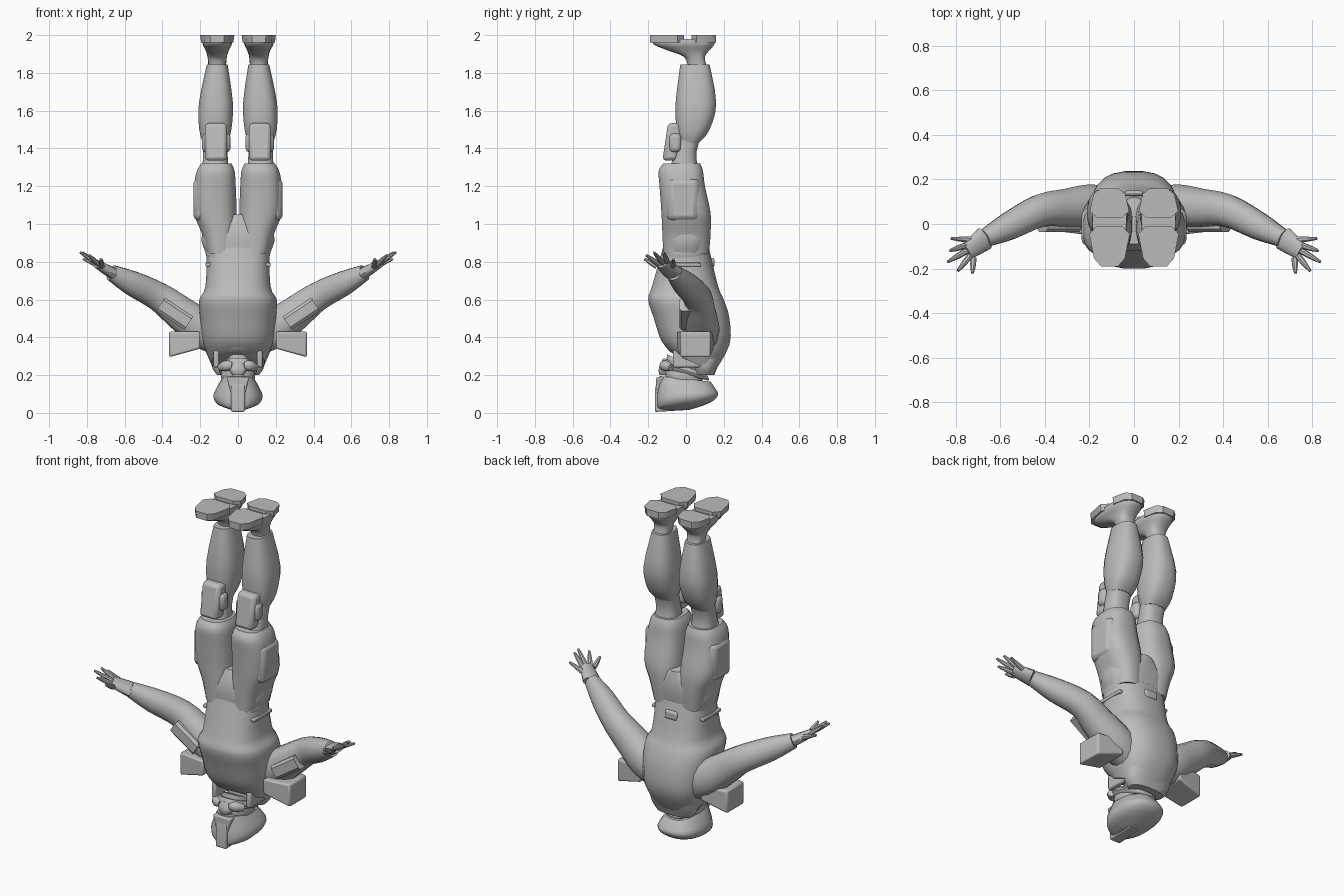
import bpy, bmesh, math
from mathutils import Vector

cube = bpy.data.objects.get("Cube")
if cube:
    bpy.data.objects.remove(cube, do_unlink=True)

shade = (0.5, 0.5, 0.5, 1)
grey = bpy.data.materials.new("plain grey")
grey.use_nodes = True
grey.diffuse_color = shade
grey.node_tree.nodes["Principled BSDF"].inputs["Base Color"].default_value = shade


def skin(name, rings, angle=38, bevel=0):
    """Join rings of points into a closed surface and shade it."""
    bm = bmesh.new()
    loops = [[bm.verts.new(point) for point in ring] for ring in rings]
    count = len(loops[0])
    for lower, upper in zip(loops, loops[1:]):
        for i in range(count):
            j = (i + 1) % count
            bm.faces.new((lower[i], lower[j], upper[j], upper[i]))
    bm.faces.new(loops[0])
    bm.faces.new(loops[-1])
    bmesh.ops.recalc_face_normals(bm, faces=bm.faces)
    mesh = bpy.data.meshes.new(name)
    bm.to_mesh(mesh)
    bm.free()
    mesh.materials.append(grey)
    part = bpy.data.objects.new(name, mesh)
    bpy.context.collection.objects.link(part)
    if bevel:
        rounding = part.modifiers.new("rounding", "BEVEL")
        rounding.width, rounding.segments = bevel, 2
    bpy.ops.object.select_all(action="DESELECT")
    part.select_set(True)
    bpy.context.view_layer.objects.active = part
    bpy.ops.object.shade_smooth_by_angle(angle=math.radians(angle))


def outline(count, power):
    """Rounded square reaching from -1 to 1 on both axes."""
    turns = [2 * math.pi * (i + 0.5) / count for i in range(count)]
    points = [[math.copysign(abs(f(t)) ** (2 / power), f(t)) for f in (math.cos, math.sin)]
              for t in turns]
    reach = max(u for u, v in points)
    return [(u / reach, v / reach) for u, v in points]


def spline(keys, steps=3):
    """Smooth rows of numbers through the given key rows."""
    ends = [keys[0], *keys, keys[-1]]
    rows = []
    for a, b, c, d in zip(ends, ends[1:], ends[2:], ends[3:]):
        for k in range(steps):
            t = k / steps
            rows.append([q + t / 2 * (r - p + t * (2 * p - 5 * q + 4 * r - w + t * (3 * (q - r) + w - p)))
                         for p, q, r, w in zip(a, b, c, d)])
    return rows + [keys[-1]]


def section(z, half, front, back, x=0, tilt=0):
    return (z, half, front, back, x, tilt)


def loft(name, *sections, side=1, power=2.6, count=20, taper=0):
    """Upright part through horizontal sections; taper narrows the front."""
    rings = []
    for z, half, front, back, x, tilt in spline(sections):
        middle, depth = (front + back) / 2, (back - front) / 2
        rings.append([(side * (x + half * u * (1 + taper * v)), middle + depth * v, z + tilt * v)
                      for u, v in outline(count, power)])
    skin(name, rings)


def tube(name, path, radii, side=1, flat=1, count=14, power=2.2):
    """Limb along a path; flat scales its depth against its width."""
    rows = spline([(*point, radius) for point, radius in zip(path, radii)])
    spots = [Vector((side * x, y, z)) for x, y, z, radius in rows]
    rings = []
    for i, row in enumerate(rows):
        along = (spots[min(i + 1, len(rows) - 1)] - spots[max(i - 1, 0)]).normalized()
        across = along.cross(Vector((0, 1, 0))).normalized()
        depth = across.cross(along) * flat
        rings.append([spots[i] + (across * u + depth * v) * row[-1] for u, v in outline(count, power)])
    skin(name, rings)


def block(name, low, high, side=1, lean=0, lift=0, shrink=1, bevel=0.01):
    """Box: its top leans in y, its inner end lifts, its outer end shrinks."""
    rings = []
    for x, scale, raised in ((low[0], 1, lift), (high[0], shrink, 0)):
        ring = []
        for back, top in ((0, 0), (1, 0), (1, 1), (0, 1)):
            middle = (low[1] + high[1]) / 2
            y = middle + (back - 0.5) * (high[1] - low[1]) * scale + lean * top
            ring.append((side * x, y, high[2] if top else low[2] + raised))
        rings.append(ring)
    skin(name, rings, 25, bevel)


# Trunk
loft("torso",
     section(z=.265, half=.14, front=-.07, back=.15, tilt=-.05),
     section(z=.37, half=.185, front=-.13, back=.23, tilt=-.01),
     section(z=.5, half=.2, front=-.17, back=.23),
     section(z=.6, half=.205, front=-.2, back=.2),
     section(z=.67, half=.172, front=-.18, back=.17),
     section(z=.88, half=.165, front=-.12, back=.12), count=24)
loft("belt",
     section(z=.8, half=.16, front=-.13, back=.13),
     section(z=.85, half=.172, front=-.13, back=.125, tilt=.01),
     section(z=.86, half=.165, front=-.12, back=.12, tilt=.01))
loft("hips",
     section(z=.84, half=.168, front=-.12, back=.12),
     section(z=.95, half=.19, front=-.12, back=.13),
     section(z=1.05, half=.05, front=-.09, back=.12))
loft("upper_back_plate",
     section(z=.2, half=.11, front=.05, back=.15),
     section(z=.25, half=.14, front=.04, back=.17),
     section(z=.36, half=.14, front=.02, back=.22))
block("back_pouch", low=(-.04, .1, .77), high=(.04, .15, .82))

# Neck and head
loft("neck",
     section(z=.17, half=.06, front=-.04, back=.08),
     section(z=.38, half=.08, front=-.02, back=.12))
loft("collar",
     section(z=.29, half=.08, front=-.08, back=.11, tilt=-.03),
     section(z=.32, half=.095, front=-.1, back=.13, tilt=-.02),
     section(z=.36, half=.08, front=-.11, back=.12))
loft("head",
     section(z=.15, half=.08, front=-.1, back=.09),
     section(z=.21, half=.09, front=-.11, back=.08),
     section(z=.28, half=.05, front=-.1, back=.03, tilt=-.03))
loft("jaw_guard",
     section(z=.2, half=.08, front=-.12, back=.12, tilt=-.03),
     section(z=.225, half=.1, front=-.13, back=.12, tilt=-.04),
     section(z=.25, half=.08, front=-.12, back=.1, tilt=-.04))
loft("mouthpiece",
     section(z=.2, half=.03, front=-.14, back=-.08),
     section(z=.23, half=.045, front=-.145, back=-.08),
     section(z=.27, half=.03, front=-.13, back=-.08))
loft("helmet",
     section(z=.016, half=.035, front=-.15, back=.02),
     section(z=.045, half=.105, front=-.155, back=.13, tilt=.01),
     section(z=.085, half=.13, front=-.155, back=.17, tilt=.01),
     section(z=.13, half=.115, front=-.15, back=.155),
     section(z=.18, half=.085, front=-.14, back=.13, tilt=-.015), power=2.4, count=24)
crest = ((-.165, .005), (-.165, .12), (-.15, .19), (-.1, .19), (0, .015))
skin("helmet_crest", [[(x, y, z) for y, z in crest] for x in (-.036, .036)], 25, .008)
brow = ((-.036, .1), (.036, .1), (.06, .19), (-.06, .19))
skin("brow_plate", [[(x, y, z) for x, z in brow] for y in (-.158, -.1)], 25, .008)

# Arm landmarks, with the fingers fanned from the palm
shoulder, elbow, wrist = Vector((.2, .08, .45)), Vector((.42, .06, .615)), Vector((.67, -.065, .742))
knuckles = Vector((.75, -.125, .79))
fingertips = ((.825, -.12, .85), (.835, -.17, .85), (.79, -.21, .835), (.725, -.22, .815))

for label, side in (("left", 1), ("right", -1)):
    # Face canister, collar strap and waist plate
    tube(label + "_face_canister", [(.03, -.12, .25), (.06, -.11, .25), (.095, -.08, .24)],
         (.018, .028, .018), side)
    block(label + "_collar_strap", (.1, -.07, .24), (.13, .1, .33), side)
    block(label + "_waist_plate", (.13, -.09, .775), (.172, .08, .795), side, bevel=.005)

    # Arm with pouch and shoulder pad
    tube(label + "_arm",
         [(.12, .08, .4), shoulder, shoulder.lerp(elbow, .5), elbow, elbow.lerp(wrist, .55), wrist],
         (.09, .1, .09, .076, .065, .042), side, flat=.95)
    tube(label + "_arm_pouch", [(.26, 0, .475), (.41, 0, .575)], (.042, .042), side,
         flat=.85, count=8, power=4)
    block(label + "_shoulder_pad", (.2, -.05, .295), (.365, .15, .43), side, lift=.045, shrink=.8)

    # Hand
    tube(label + "_palm", [wrist, wrist.lerp(knuckles, .5), knuckles], (.03, .026, .021),
         side, flat=1.8)
    for number, tip in enumerate(fingertips):
        root = knuckles + Vector((-.01 * number, .03 - .02 * number, -.005 * number))
        tube(f"{label}_finger_{number + 1}", [root, root.lerp(Vector(tip), .5), tip],
             (.013, .012, .006), side, count=8)
    tube(label + "_thumb", [(.7, -.075, .765), (.75, -.07, .785), (.82, -.065, .815)],
         (.016, .014, .006), side, count=8)

    # Thigh and its armour plate
    loft(label + "_thigh",
         section(z=.84, half=.075, front=-.12, back=.12, x=.09),
         section(z=.95, half=.092, front=-.125, back=.13, x=.1),
         section(z=1.06, half=.113, front=-.13, back=.13, x=.12),
         section(z=1.2, half=.11, front=-.14, back=.1, x=.122),
         section(z=1.28, half=.1, front=-.145, back=.09, x=.118),
         section(z=1.32, half=.08, front=-.12, back=.075, x=.115), side=side)
    block(label + "_thigh_plate", (.18, -.11, 1.02), (.236, .08, 1.24), side, shrink=.8, bevel=.025)

    # Knee
    loft(label + "_knee_joint",
         section(z=1.28, half=.07, front=-.09, back=.07, x=.12),
         section(z=1.38, half=.065, front=-.06, back=.055, x=.12),
         section(z=1.52, half=.07, front=-.02, back=.1, x=.12), side=side)
    block(label + "_knee_pad", (.058, -.125, 1.335), (.175, -.045, 1.535), side, lean=.03, bevel=.02)
    block(label + "_knee_side_cap", (.04, -.09, 1.38), (.19, -.025, 1.48), side, bevel=.02)

    # Shin
    loft(label + "_shin",
         section(z=1.43, half=.065, front=-.03, back=.07, x=.12),
         section(z=1.5, half=.085, front=-.05, back=.125, x=.12),
         section(z=1.64, half=.09, front=-.055, back=.16, x=.117),
         section(z=1.845, half=.055, front=-.03, back=.125, x=.11), side=side)

    # Boot and two-part sole
    loft(label + "_boot",
         section(z=1.83, half=.045, front=.01, back=.11, x=.11),
         section(z=1.885, half=.05, front=-.01, back=.1, x=.11),
         section(z=1.92, half=.06, front=-.1, back=.125, x=.11),
         section(z=1.95, half=.075, front=-.17, back=.15, x=.11),
         section(z=1.98, half=.075, front=-.18, back=.155, x=.11), side=side, taper=.1)
    for piece, front, back, taper in (("toe", -.19, -.01, .22), ("heel", .03, .16, -.18)):
        loft(f"{label}_{piece}_sole",
             section(z=1.96, half=.075, front=front, back=back, x=.11),
             section(z=2, half=.08, front=front, back=back, x=.11),
             side=side, power=3.5, count=8, taper=taper)
